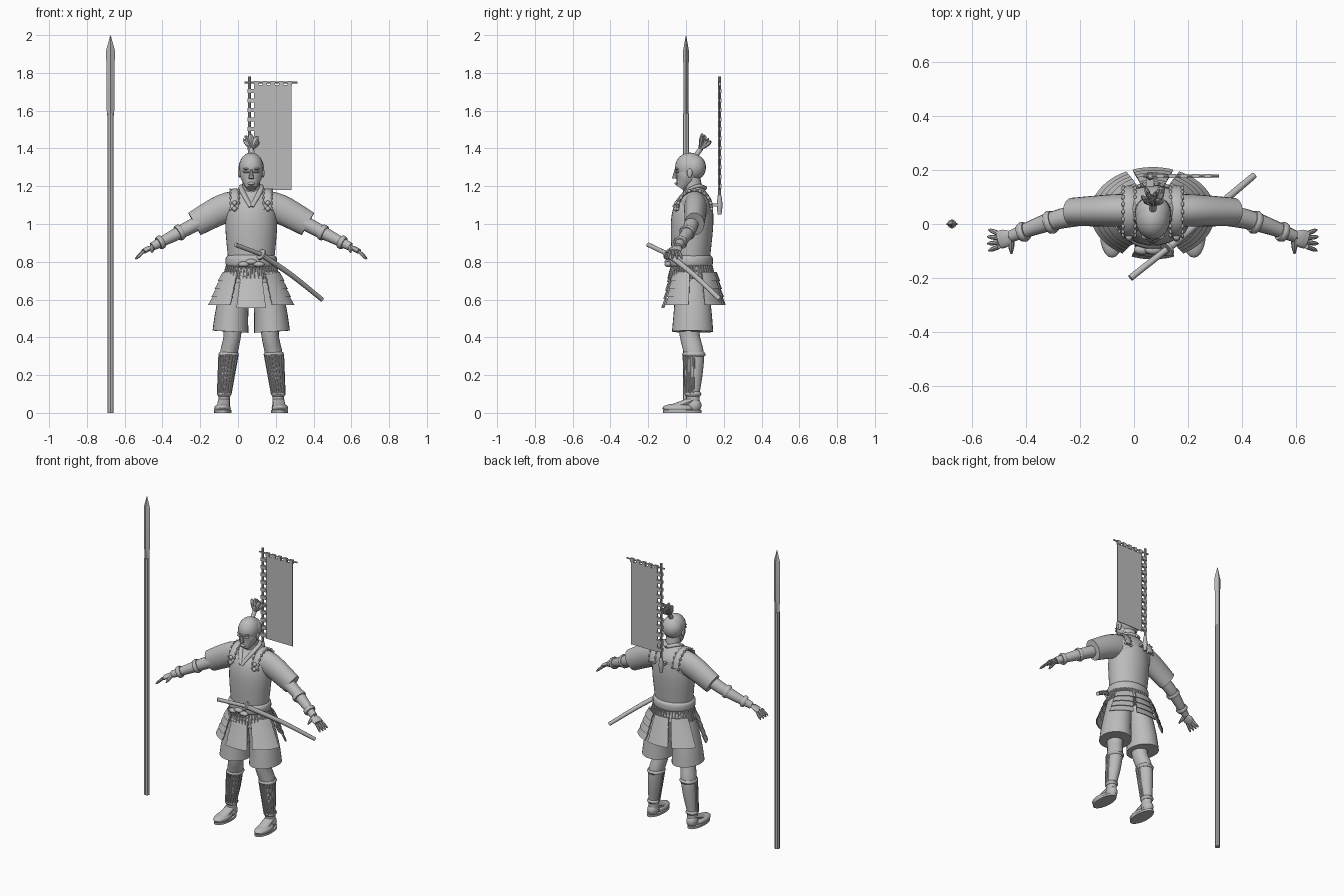
import bpy, bmesh, random
from math import sin, cos, pi, radians
from mathutils import Vector, Matrix

random.seed(4)
X, Y, Z = Vector((1, 0, 0)), Vector((0, 1, 0)), Vector((0, 0, 1))
figure_origin = X * .07  # the figure stands beside the spear
if "Cube" in bpy.data.objects:
    bpy.data.objects.remove(bpy.data.objects["Cube"])

grey = bpy.data.materials.new("plain grey")
grey.use_nodes = True
grey.diffuse_color = (.5, .5, .5, 1)
grey.node_tree.nodes["Principled BSDF"].inputs["Base Color"].default_value = grey.diffuse_color
parts = []


def finish(name, bm, mirror=False):
    """Turn a mesh into a named object, mirrored across the figure if asked."""
    bmesh.ops.recalc_face_normals(bm, faces=bm.faces)
    mesh = bpy.data.meshes.new(name)
    bm.to_mesh(mesh)
    bm.free()
    mesh.materials.append(grey)
    obj = bpy.data.objects.new(name, mesh)
    obj.location = figure_origin
    bpy.context.collection.objects.link(obj)
    if mirror:
        obj.modifiers.new("mirror", "MIRROR")
    parts.append(obj)


def curve_through(rows, steps):
    """Smooth in-between sections along a path."""
    rows = [Vector(row) for row in rows]
    padded = [rows[0]] + rows + [rows[-1]]
    curve = []
    for before, start, end, after in zip(padded, padded[1:], padded[2:], padded[3:]):
        leave, arrive = (end - before) / 2, (after - start) / 2
        for k in range(steps):
            t = k / steps
            ease = t * t * (3 - 2 * t)
            curve.append(start.lerp(end, ease) + leave * t * (1 - t) ** 2 - arrive * t * t * (1 - t))
    return curve + [rows[-1]]


def add_tube(bm, path, flat=1, up=Z, n=16, steps=4, ruffle=0):
    """Skin a path of (x, y, z, radius); flat scales the radius towards up."""
    rows = curve_through(path, steps)
    rings = []
    for i, row in enumerate(rows):
        ahead, behind = rows[min(i + 1, len(rows) - 1)], rows[max(i - 1, 0)]
        along = (ahead - behind).xyz
        side = along.cross(up).normalized()
        rise = side.cross(along).normalized() * flat
        ring = []
        for k in range(n):
            angle = 2 * pi * k / n
            radius = row.w * (1 + ruffle * (k % 2))
            ring.append(bm.verts.new(row.xyz + (side * cos(angle) + rise * sin(angle)) * radius))
        rings.append(ring)
    for low, high in zip(rings, rings[1:]):
        for k in range(n):
            bm.faces.new((low[k - 1], low[k], high[k], high[k - 1]))
    bm.faces.new(rings[0])
    bm.faces.new(rings[-1])


def tube(name, path, mirror=False, **options):
    bm = bmesh.new()
    add_tube(bm, path, **options)
    finish(name, bm, mirror)


def column(name, profile, **options):
    """Upright tube on the centre line from (height, depth, radius)."""
    tube(name, [(0, y, z, radius) for z, y, radius in profile], up=Y, n=36, **options)


def add_ball(bm, centre, size):
    bmesh.ops.create_uvsphere(bm, u_segments=20, v_segments=12, radius=1,
                              matrix=Matrix.Translation(centre) @ Matrix.Diagonal((*size, 1)))


def balls(name, shapes, mirror=False):
    bm = bmesh.new()
    for centre, size in shapes:
        add_ball(bm, centre, size)
    finish(name, bm, mirror)


def add_box(bm, centre, size):
    bmesh.ops.create_cube(bm, size=1, matrix=Matrix.Translation(centre) @ Matrix.Diagonal((*size, 1)))


# Head and neck
tube("neck", [(0, .05, 1.1, .05), (0, .03, 1.25, .045)], up=Y)
balls("skull", [((0, .02, 1.3), (.065, .078, .078))])
tube("jaw", [(0, .01, 1.29, .06), (0, 0, 1.24, .055), (0, -.03, 1.19, .025)], up=Y)
balls("hair", [((0, .04, 1.3), (.067, .066, .07))])
tube("nose", [(0, -.055, 1.29, .005), (0, -.06, 1.24, .014)], up=Y, n=8)
balls("mouth", [((0, -.05, 1.215), (.02, .01, .008))])
balls("ears", [((.062, .02, 1.27), (.008, .014, .025))], mirror=True)
balls("eyes_and_brows", [((.025, -.045, z), (.018, .012, .006)) for z in (1.275, 1.292)], mirror=True)

# Topknot: a bound stem with a fan of strands
tube("topknot_stem", [(0, .05, 1.36, .013), (0, .08, 1.4, .013)], up=X)
bm = bmesh.new()
root = Vector((0, .07, 1.39))
for strand in range(22):
    sideways, back = random.uniform(-1, 1), random.uniform(-1, 1)
    tip = root + Vector((sideways * .05, .04 + back * .03, .075 - (abs(sideways) + back) * .02))
    add_tube(bm, [(*root, .004), (*root.lerp(tip, .7), .01), (*tip, .002)], up=X, n=6)
finish("topknot_fan", bm)

# Robe, collar and sleeves
column("robe", [(1, .05, .13), (1.1, .05, .15), (1.15, .05, .12), (1.195, .05, .06)], flat=.6)
tube("collar", [(0, .1, 1.19, .015), (.05, .06, 1.2, .015), (.04, -.01, 1.16, .015), (0, -.06, 1.09, .015)],
     mirror=True, flat=.7)
tube("sleeves", [(.05, .05, 1.1, .06), (.15, .05, 1.08, .06), (.3, .045, 1, .052)], mirror=True, flat=1.3, n=24)

# Arms, cuffs and hands share their joints
shoulder, elbow = Vector((.1, .05, 1.1)), Vector((.34, .02, .975))
wrist, knuckles = Vector((.525, -.045, .88)), Vector((.57, -.06, .855))
tube("arms", [(*shoulder, .04), (*elbow, .037), (*wrist, .022)], mirror=True)
bm = bmesh.new()
for t, radius in ((.15, .04), (.7, .034)):
    add_tube(bm, [(*elbow.lerp(wrist, t + k * .06), radius + k * (2 - k) * .004) for k in range(3)])
finish("cuffs", bm, mirror=True)
tube("palms", [(*wrist, .02), (*wrist.lerp(knuckles, .5), .033), (*knuckles, .033)], mirror=True, flat=.4)
bm = bmesh.new()
for spread in (-1.5, -.5, .5, 1.5):
    base = knuckles - Y * spread * .016
    tip = base + Vector((.045 - abs(spread) * .004, -spread * .01, -.04))
    add_tube(bm, [(*base, .009), (*base.lerp(tip, .7), .008), (*tip, .003)], n=8)
thumb = wrist - Y * .065 - Z * .03
add_tube(bm, [(*wrist, .014), (*wrist.lerp(thumb, .6), .011), (*thumb, .004)], up=X, n=8)
finish("fingers", bm, mirror=True)

# Cuirass with laced straps arching over the shoulders
column("cuirass", [(.79, .025, .12), (.95, .03, .135), (1.04, .035, .135), (1.1, .045, .12), (1.14, .05, .09)],
       flat=.82)
arch = [Vector((.088, .045 - cos(pi * k / 10) * .09, 1.08 + sin(pi * k / 10) * .1)) for k in range(11)]
tube("shoulder_straps", [(*p, .008) for p in arch], mirror=True, flat=2.8, up=X, steps=1)
balls("strap_lacing", [(p + X * edge, Vector((.7, 1, 1)) * .009) for p in arch for edge in (-.022, .022)], mirror=True)
balls("strap_knots", [(arch[k] - Y * .008, Vector((1, 1, 1)) * .013) for k in (0, 1)], mirror=True)

# Belt, its knot, and the lacing that carries the skirt plates
column("belt", [(.77, .025, .12), (.785, .025, .135), (.82, .025, .135), (.835, .025, .12)], flat=.86)
balls("belt_knot", [((x, -.095, .8 - abs(x) / 3), (.03, .018, .015)) for x in (-.04, 0, .04)])
column("skirt_lacing", [(.7, .035, .148), (.785, .025, .124)], flat=.82)
bm = bmesh.new()
for k in range(44):
    angle = 2 * pi * k / 44
    outward = Vector((cos(angle), sin(angle) * .82, 0))
    add_tube(bm, [(*(outward * radius + Y * .03 + Z * z), .006) for radius, z in ((.15, .71), (.128, .78))], n=6, up=X + Y)
finish("skirt_cords", bm)


def skirt_panel(name, middle, half, top=.745, bottom=.575, lames=4, mirror=False):
    """Overlapping curved lames hung around the hips."""
    bm = bmesh.new()
    angles = [radians(middle + half * (k / 5 - 1)) for k in range(11)]
    for lame in range(lames):
        edges = []
        for end, out in ((0, .003), (1, .01), (1, .003), (0, -.004)):
            f = (lame + end * 1.1) / lames
            wide, deep = .15 + f * .07 + out, .12 + f * .04 + out
            edges.append([bm.verts.new((wide * cos(a), .04 + deep * sin(a), top + (bottom - top) * f)) for a in angles])
        for here, after in zip(edges, edges[1:] + edges[:1]):
            for k in range(10):
                bm.faces.new((here[k], here[k + 1], after[k + 1], after[k]))
        for k in (0, -1):
            bm.faces.new([edge[k] for edge in edges])
    finish(name, bm, mirror)


skirt_panel("front_skirt_plate", -90, 20, bottom=.56)
skirt_panel("back_skirt_plate", 90, 19)
skirt_panel("front_side_skirt_plates", -35, 26, mirror=True)
skirt_panel("back_side_skirt_plates", 43, 22, mirror=True)

# Breeches, legs and shin guards
tube("breeches", [(.065, .03, .75, .07), (.1, .035, .55, .086), (.11, .035, .43, .095)],
     mirror=True, flat=1.15, up=Y, n=28)
knee, shin_top = Vector((.1, .02, .41)), Vector((.12, .042, .31))
ankle = Vector((.143, .037, .1))
tube("legs", [(*(knee + Z * .1), .055), (*knee, .046), (*shin_top, .046), (*shin_top.lerp(ankle, .5), .042),
              (*ankle, .031), (*(ankle - Z * .07), .032)], mirror=True, flat=1.15, up=Y, n=24)
bm = bmesh.new()
for joint, radius in ((shin_top, .047), (ankle, .032)):
    add_tube(bm, [(*(joint + Z * k * .012), radius + (1 - k * k) * .007) for k in (-1, 0, 1)], flat=1.15, up=Y, n=24)
finish("leg_ties", bm, mirror=True)
bm = bmesh.new()
for k in range(9):
    outward = Vector((cos(pi * k / 8), -sin(pi * k / 8) * 1.15, 0))
    add_tube(bm, [(*(shin_top + outward * .047), .007), (*(ankle + outward * .033), .006)], up=Y, n=8)
finish("shin_splints", bm, mirror=True)

# Feet in sandals
balls("feet", [((.152, -.04, .025), (.044, .085, .025)), ((.145, .04, .04), (.034, .042, .04))], mirror=True)
tube("insteps", [(.145, .04, .07, .03), (.15, -.07, .025, .035)], mirror=True, flat=.6)
tube("sandal_soles", [(.15, -.02, z, .046) for z in (0, .014)], mirror=True, flat=2.2, up=Y, n=24, steps=1)

# Sheathed sword thrust through the belt
pommel, guard, tip = Vector((-.083, -.2, .89)), Vector((.05, -.095, .84)), Vector((.375, .18, .6))
tube("sword_handle", [(*pommel, .012), (*guard, .012)], n=12)
tube("sword_scabbard", [(*guard, .015), (*(guard.lerp(tip, .5) + Z * .01), .014), (*tip, .012)], n=12)
tube("sword_guard", [(*guard.lerp(tip, t), .03) for t in (0, .02)], steps=1)

# Banner on its pole, with hanging tabs and the socket on the back
pole = Vector((-.01, .178, 0))
cloth_left, cloth_right, cloth_low, cloth_high = .015, .213, 1.18, 1.735
cloth_width, cloth_height = cloth_right - cloth_left, cloth_high - cloth_low
tube("banner_pole", [(*(pole + Z * z), .008) for z in (1.05, 1.78)], up=Y, n=10, steps=1)
tube("banner_crossbar", [(x, pole.y, 1.75, .005) for x in (-.035, .245)], n=8, steps=1)
bm = bmesh.new()
add_box(bm, ((cloth_left + cloth_right) / 2, pole.y, (cloth_low + cloth_high) / 2), (cloth_width, .005, cloth_height))
finish("banner_cloth", bm)
bm = bmesh.new()
for k in range(5):
    add_box(bm, (cloth_left + .012 + cloth_width * k / 4.5, pole.y, 1.745), (.024, .014, .026))
for k in range(11):
    add_box(bm, (0, pole.y, cloth_low + .02 + cloth_height * k / 11), (.04, .018, .022))
finish("banner_tabs", bm)
bm = bmesh.new()
add_tube(bm, [(*(pole + Z * (1.05 + k * .05)), .01 + k * (2 - k) * .005) for k in range(3)], up=Y)
add_box(bm, pole + Vector((0, -.03, 1.1)), (.03, .06, .015))
finish("banner_socket", bm)

# Spear standing at the right
spear = X * -.745
tube("spear_shaft", [(*(spear + Z * z), .017) for z in (0, 1.585)], up=Y, n=8, steps=1)
tube("spear_head", [(*(spear + Z * z), radius) for z, radius in ((1.575, .018), (1.6, .02), (1.92, .023), (2, .001))],
     flat=.65, up=Y, n=4, steps=1)

# Smooth shading with sharp edges kept
for obj in parts:
    obj.select_set(True)
bpy.context.view_layer.objects.active = parts[0]
bpy.ops.object.shade_smooth_by_angle(angle=radians(35))
